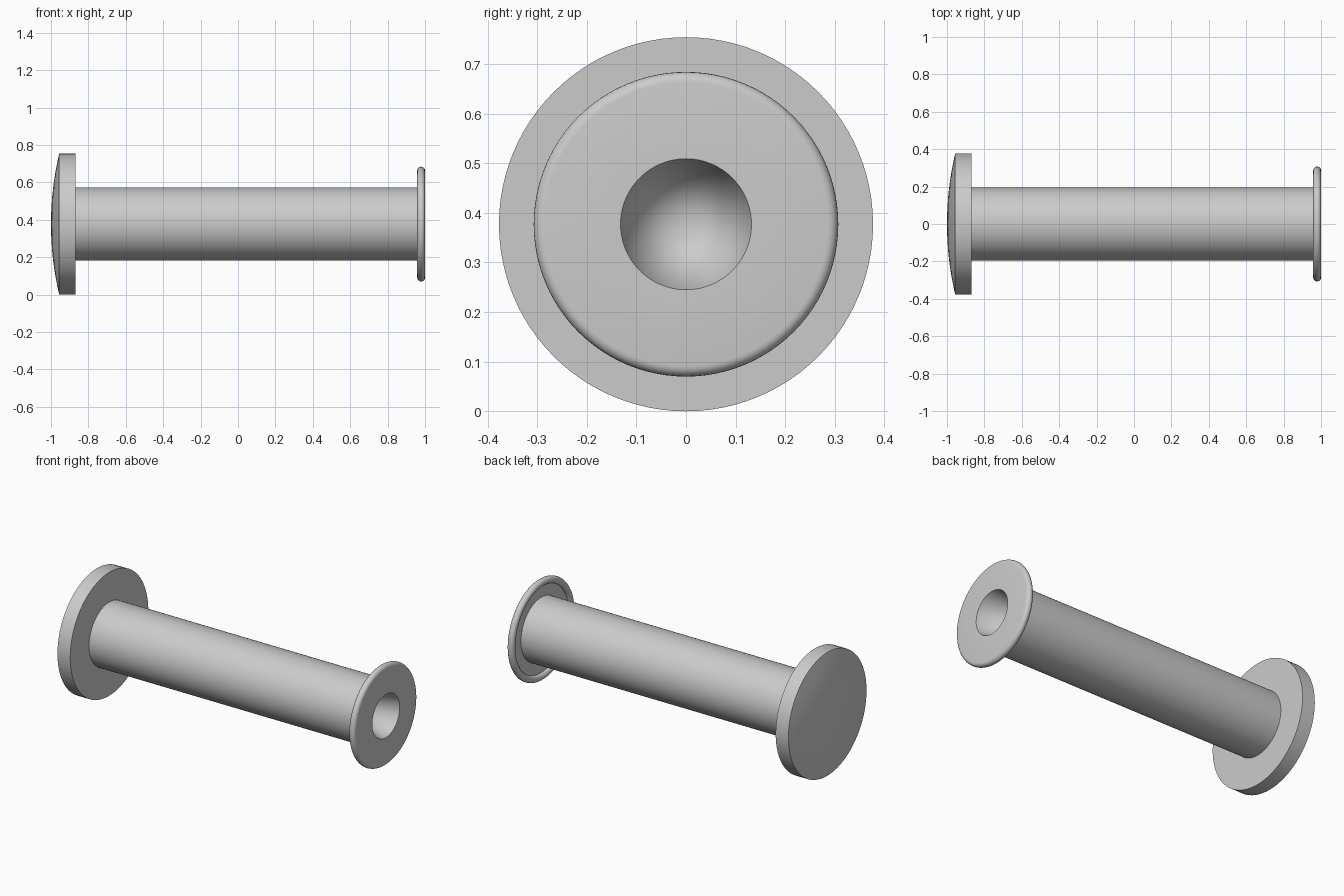
import bpy, bmesh, math

if "Cube" in bpy.data.objects:
    bpy.data.objects.remove(bpy.data.objects["Cube"])

R = 0.377          # head radius, also the height of the axis
SEG = 96


def revolve(name, profile):
    """Spin a list of (x, radius) points about the horizontal x axis."""
    bm = bmesh.new()
    verts = [bm.verts.new((x, 0, r)) for x, r in profile]
    edges = [bm.edges.new(pair) for pair in zip(verts, verts[1:])]
    bmesh.ops.spin(bm, geom=verts + edges, cent=(0, 0, 0), axis=(1, 0, 0),
                   angle=math.tau, steps=SEG, use_duplicate=False)
    bmesh.ops.remove_doubles(bm, verts=bm.verts, dist=1e-5)
    bmesh.ops.recalc_face_normals(bm, faces=bm.faces)
    mesh = bpy.data.meshes.new(name)
    bm.to_mesh(mesh)
    bm.free()
    obj = bpy.data.objects.new(name, mesh)
    bpy.context.collection.objects.link(obj)
    obj.location.z = R
    bpy.ops.object.select_all(action='DESELECT')
    obj.select_set(True)
    bpy.context.view_layer.objects.active = obj
    bpy.ops.object.shade_smooth_by_angle(angle=math.radians(30))
    return obj


# shallow domed head
sag = 0.044
sphere = (R * R + sag * sag) / (2 * sag)
half = math.asin(R / sphere)
profile = [(-1 + sphere * (1 - math.cos(half * i / 8)),
            sphere * math.sin(half * i / 8)) for i in range(9)]

# underside of the head and the shaft
profile += [(-0.87, R), (-0.87, 0.195), (0.979, 0.195)]

# thin flange with a rolled rim
bead, rim = 0.021, 0.286
profile += [(0.979 - bead * math.sin(a), rim - bead * math.cos(a))
            for a in (math.radians(270 * i / 15) for i in range(16))]

# flat end face and tapered bore
profile += [(1.0, 0.132), (0.55, 0.0)]

revolve("flanged_pin", profile)
